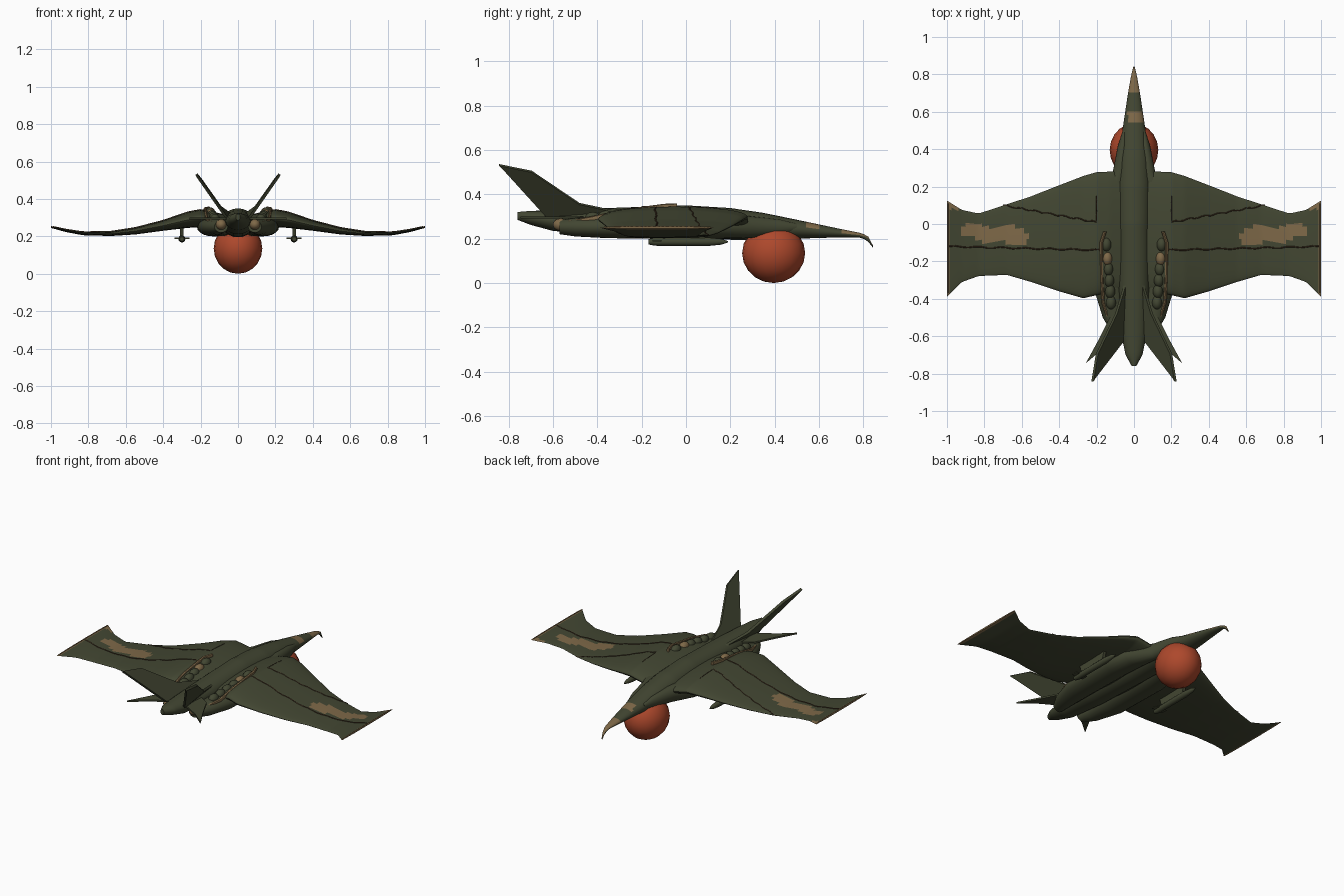
import bpy, bmesh, math
from mathutils import Vector

cube = bpy.data.objects.get("Cube")
if cube:
    bpy.data.objects.remove(cube, do_unlink=True)


def material(name, r, g, b):
    m = bpy.data.materials.new(name)
    m.use_nodes = True
    m.diffuse_color = (r, g, b, 1)
    bsdf = m.node_tree.nodes["Principled BSDF"]
    bsdf.inputs["Base Color"].default_value = (r, g, b, 1)
    bsdf.inputs["Roughness"].default_value = 0.8
    return m


GREEN = material("olive green", 0.055, 0.062, 0.032)
TAN = material("worn tan", 0.21, 0.14, 0.065)
BROWN = material("seam brown", 0.055, 0.03, 0.015)
RED = material("rust red", 0.42, 0.065, 0.025)


def finish(obj, mats, angle=40):
    for m in mats:
        obj.data.materials.append(m)
    for o in bpy.context.selected_objects:
        o.select_set(False)
    obj.select_set(True)
    bpy.context.view_layer.objects.active = obj
    bpy.ops.object.shade_smooth_by_angle(angle=math.radians(angle))
    return obj


def loft(name, rings, mats, rule=None):
    """Skin closed rings of points and cap both ends."""
    bm = bmesh.new()
    rows = [[bm.verts.new(p) for p in ring] for ring in rings]
    n = len(rows[0])
    for a, b in zip(rows, rows[1:]):
        for i in range(n):
            bm.faces.new((a[i], a[(i + 1) % n], b[(i + 1) % n], b[i]))
    bm.faces.new(rows[0])
    bm.faces.new(rows[-1])
    bmesh.ops.recalc_face_normals(bm, faces=bm.faces)
    if rule:
        for f in bm.faces:
            f.material_index = rule(f.calc_center_median(), f.normal)
    mesh = bpy.data.meshes.new(name)
    bm.to_mesh(mesh)
    bm.free()
    obj = bpy.data.objects.new(name, mesh)
    bpy.context.collection.objects.link(obj)
    return finish(obj, mats)


def oval(cx, y, cz, rx, rz, n=20):
    turn = [2 * math.pi * i / n for i in range(n)]
    return [(cx + rx * math.cos(a), y, cz + rz * math.sin(a)) for a in turn]


def ball(name, loc, scale, mat, segments=16):
    bpy.ops.mesh.primitive_uv_sphere_add(segments=segments, ring_count=segments // 2, location=loc)
    obj = bpy.context.object
    obj.name = name
    obj.scale = scale
    return finish(obj, [mat])


def table(stations, x):
    """Linear lookup in rows whose first entry is the key."""
    for a, b in zip(stations, stations[1:]):
        if x <= b[0]:
            t = max(0, (x - a[0]) / (b[0] - a[0]))
            return [p + (q - p) * t for p, q in zip(a[1:], b[1:])]
    return list(stations[-1][1:])


# Fuselage: y, half width, bottom, top
BODY = [(-0.76, 0.012, 0.285, 0.32), (-0.70, 0.045, 0.262, 0.325), (-0.60, 0.066, 0.235, 0.328),
        (-0.35, 0.082, 0.212, 0.338), (0, 0.086, 0.198, 0.35), (0.2, 0.088, 0.195, 0.338),
        (0.35, 0.08, 0.195, 0.316), (0.5, 0.062, 0.2, 0.285), (0.7, 0.032, 0.206, 0.243),
        (0.79, 0.016, 0.205, 0.225), (0.82, 0.009, 0.188, 0.212), (0.842, 0.003, 0.16, 0.17)]


def body_colour(c, n):
    nose = c.y > 0.7 and n.z > 0.2
    patch = 0.54 < c.y < 0.61 and -0.035 < c.x < 0.05 and n.z > 0.3
    return 1 if nose or patch else 0


rings = []
steps = 80
for i in range(steps + 1):
    y = BODY[0][0] + (BODY[-1][0] - BODY[0][0]) * i / steps
    w, lo, hi = table(BODY, y)
    rings.append(oval(0, y, (lo + hi) / 2, w, (hi - lo) / 2))
loft("fuselage", rings, [GREEN, TAN], body_colour)

# Wing: x, leading y, trailing y, bottom, top
WING = [(0.05, 0.28, -0.36, 0.22, 0.31), (0.13, 0.28, -0.365, 0.235, 0.332), (0.2, 0.277, -0.38, 0.25, 0.344),
        (0.27, 0.257, -0.397, 0.245, 0.33), (0.4, 0.207, -0.36, 0.23, 0.285), (0.55, 0.148, -0.31, 0.21, 0.246),
        (0.68, 0.105, -0.272, 0.202, 0.226), (0.83, 0.056, -0.278, 0.206, 0.223),
        (0.92, 0.075, -0.31, 0.223, 0.237), (1.0, 0.125, -0.388, 0.245, 0.254)]


def bulge(t):
    return max(0, 4 * t * (1 - t)) ** 0.45


def wing_top(x, y):
    lead, trail, lo, hi = table(WING, x)
    t = min(1, max(0, (lead - y) / (lead - trail)))
    return (lo + hi) / 2 + (hi - lo) / 2 * bulge(t)


def wing_colour(c, n):
    x, y = abs(c.x), c.y
    wave = 0.012 * math.sin(34 * x)
    outer = ((x - 0.82) / 0.11) ** 2 + ((y + 0.045 + wave) / 0.042) ** 2 < 1
    inner = ((x - 0.67) / 0.11) ** 2 + ((y + 0.06 + wave) / 0.05) ** 2 < 1
    corner = x > 0.935 and y > 0.065 + wave
    return 1 if n.z > 0.3 and (outer or inner or corner) or x > 0.993 else 0


def wing_ring(side, x, n=22):
    lead, trail, lo, hi = table(WING, x)
    mid, half = (lo + hi) / 2, (hi - lo) / 2
    ring = []
    for k in range(2 * n):
        t = 0.5 - 0.5 * math.cos(math.pi * k / n)
        sign = 1 if k < n else -1
        ring.append((side * x, lead + (trail - lead) * t, mid + sign * half * bulge(t)))
    return ring


def seam(name, side, start, end, mat=BROWN, depth=0.0035):
    curve = bpy.data.curves.new(name, "CURVE")
    curve.dimensions = "3D"
    curve.bevel_depth = depth
    curve.bevel_resolution = 0
    line = curve.splines.new("POLY")
    line.points.add(24)
    for i, p in enumerate(line.points):
        x, y = [a + (b - a) * i / 24 for a, b in zip(start, end)]
        y += 0.004 * math.sin(i * 1.7)
        p.co = (side * x, y, wing_top(x, y), 1)
    curve.materials.append(mat)
    bpy.context.collection.objects.link(bpy.data.objects.new(name, curve))


def blade(name, outline, offset, mats):
    """Thin plate from an outline, thickened evenly along offset."""
    off = Vector(offset)
    return loft(name, [[Vector(p) - off for p in outline], [Vector(p) + off for p in outline]], mats)


for s, label in ((1, "left"), (-1, "right")):
    xs = [0.05 + 0.95 * i / 76 for i in range(77)]
    loft(label + "_wing", [wing_ring(s, x) for x in xs], [GREEN, TAN], wing_colour)
    seam(label + "_front_seam", s, (0.2, 0.02), (0.2, 0.15), depth=0.002)
    seam(label + "_long_seam", s, (0.2, 0.15 - 0.14), (0.7, 0.1), depth=0.003)
    seam(label + "_rear_seam", s, (0.17, -0.14), (0.99, -0.12))
    seam(label + "_tip_edge", s, (0.997, 0.11), (0.997, -0.37), TAN, 0.004)

    # Engine nacelle: y, centre x, half width, half height
    engine = [(-0.57, 0.09, 0.036, 0.032), (-0.5, 0.112, 0.055, 0.042), (-0.35, 0.135, 0.078, 0.05),
              (0, 0.135, 0.085, 0.052), (0.15, 0.12, 0.08, 0.052), (0.28, 0.075, 0.038, 0.05),
              (0.42, 0.06, 0.026, 0.035), (0.5, 0.05, 0.01, 0.015)]
    loft(label + "_nacelle", [oval(s * cx, y, 0.252, rx, rz) for y, cx, rx, rz in engine], [GREEN])
    ball(label + "_exhaust", (s * 0.09, -0.565, 0.263), (0.029, 0.035, 0.028), TAN)

    # Row of engine vents behind a tan lip
    for i, y in enumerate((-0.11, -0.185, -0.24, -0.3, -0.36, -0.42)):
        x = 0.148 - 0.005 * i
        ball(f"{label}_vent_{i + 1}", (s * x, y, 0.325 - 0.007 * i), (0.027, 0.038, 0.03), TAN if i == 1 else GREEN)
    loft(label + "_vent_rail", [oval(s * x, y, z, 0.009, 0.012, 8) for x, y, z in
         ((0.13, -0.53, 0.27), (0.165, -0.42, 0.29), (0.172, -0.3, 0.318), (0.175, -0.1, 0.345),
          (0.155, -0.04, 0.347))], [TAN])

    # Canted tail fin
    fin = [(-0.33, 0.05, 0.325), (-0.48, 0.095, 0.357), (-0.695, 0.198, 0.502), (-0.842, 0.222, 0.532),
           (-0.825, 0.212, 0.515), (-0.63, 0.062, 0.3)]
    blade(label + "_tail_fin", [(s * x, y, z) for y, x, z in fin], (s * 0.006, 0, -0.004), [GREEN])

    # Flat tailplane
    plane = [(0.05, -0.45), (0.13, -0.5), (0.19, -0.62), (0.258, -0.745), (0.17, -0.67), (0.05, -0.6)]
    blade(label + "_tailplane", [(s * x, y, 0.295) for x, y in plane], (0, 0, 0.005), [GREEN])

    # Underwing pod with pylon and cross fins
    pod = [(-0.17, 0.012), (-0.14, 0.018), (0.1, 0.019), (0.16, 0.013), (0.19, 0.003)]
    loft(label + "_pod", [oval(s * 0.3, y, 0.186, r, r, 12) for y, r in pod], [GREEN])
    pylon = [(s * 0.3, -0.1, 0.19), (s * 0.3, 0.08, 0.19), (s * 0.3, 0.1, 0.25), (s * 0.3, -0.12, 0.25)]
    blade(label + "_pylon", pylon, (0.009, 0, 0), [GREEN])
    vane = [(s * 0.26, -0.15, 0.19), (s * 0.34, -0.15, 0.19), (s * 0.34, -0.11, 0.19), (s * 0.26, -0.11, 0.19)]
    blade(label + "_pod_vane", vane, (0, 0, 0.003), [GREEN])

# Carried round load under the nose
ball("belly_sphere", (0, 0.395, 0.135), (0.13, 0.142, 0.135), RED, 20)
